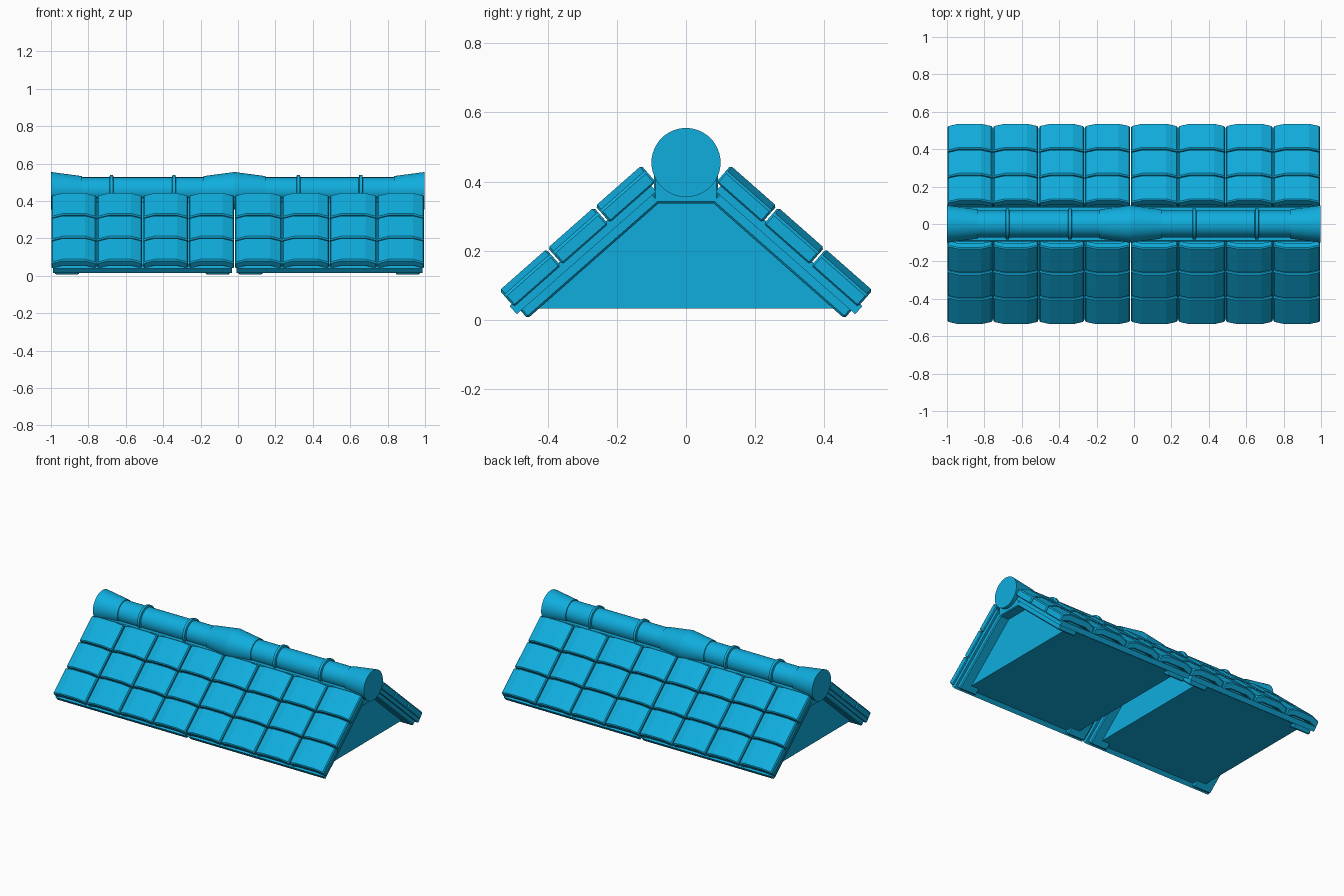
import bpy, bmesh, math
from mathutils import Vector

cube = bpy.data.objects.get("Cube")
if cube:
    bpy.data.objects.remove(cube, do_unlink=True)

blue = bpy.data.materials.new("roof_blue")
blue.use_nodes = True
COLOR = (0.005, 0.42, 0.73, 1)
blue.diffuse_color = COLOR
bsdf = blue.node_tree.nodes["Principled BSDF"]
bsdf.inputs["Base Color"].default_value = COLOR
bsdf.inputs["Roughness"].default_value = 0.7

# Back slope frame: origin at the eave, "up" climbs the slope, "out" leaves it
EAVE = Vector((0, 0.497, 0.036))
UP = Vector((0, -0.75, 0.66)).normalized()
OUT = Vector((0, 0.66, 0.75)).normalized()


def on_slope(x, s, n):
    return Vector((x, 0, 0)) + EAVE + UP * s + OUT * n


def loft(bm, ring_a, ring_b):
    """Closed prism between two matching outlines."""
    a = [bm.verts.new(p) for p in ring_a]
    b = [bm.verts.new(p) for p in ring_b]
    bm.faces.new(a)
    bm.faces.new(list(reversed(b)))
    for i in range(len(a)):
        j = (i + 1) % len(a)
        bm.faces.new((a[j], a[i], b[i], b[j]))


def finish(bm, name, mirror=False, bevel=0, smooth=False):
    bmesh.ops.recalc_face_normals(bm, faces=bm.faces)
    mesh = bpy.data.meshes.new(name)
    bm.to_mesh(mesh)
    bm.free()
    obj = bpy.data.objects.new(name, mesh)
    bpy.context.collection.objects.link(obj)
    mesh.materials.append(blue)
    if bevel:
        mod = obj.modifiers.new("soft_edges", 'BEVEL')
        mod.width = bevel
        mod.segments = 1
        mod.limit_method = 'ANGLE'
        mod.angle_limit = math.radians(40)
    if mirror:
        mod = obj.modifiers.new("both_slopes", 'MIRROR')
        mod.use_axis = (False, True, False)
        mod.use_mirror_merge = False
    if smooth:
        bpy.ops.object.select_all(action='DESELECT')
        obj.select_set(True)
        bpy.context.view_layer.objects.active = obj
        bpy.ops.object.shade_smooth_by_angle(angle=math.radians(25))


def slope_box(name, x0, x1, s0, s1, n0, n1, bevel=0):
    bm = bmesh.new()
    corners = [(s0, n0), (s1, n0), (s1, n1), (s0, n1)]
    loft(bm, [on_slope(x0, *c) for c in corners],
         [on_slope(x1, *c) for c in corners])
    finish(bm, name, mirror=True, bevel=bevel)


def x_prism(name, x0, x1, outline, bevel=0):
    bm = bmesh.new()
    loft(bm, [(x0, y, z) for y, z in outline], [(x1, y, z) for y, z in outline])
    finish(bm, name, bevel=bevel)


def tiles(name, x0, x1):
    """Three courses of four arched tiles."""
    bm = bmesh.new()
    pitch, course, gap = (x1 - x0) / 4, 0.55 / 3, 0.003
    w, side, drop, thick = pitch - 2 * gap, 0.06, 0.02, 0.045
    top = [(0, thick), (side, thick + drop), (w - side, thick + drop), (w, thick)]
    arch = top + [(x, n - thick) for x, n in reversed(top)]
    for col in range(4):
        left = x0 + col * pitch + gap
        for row in range(3):
            s0 = row * course + (gap if row else 0)
            s1 = (row + 1) * course - gap
            loft(bm, [on_slope(left + x, s0, n) for x, n in arch],
                 [on_slope(left + x, s1, n) for x, n in arch])
    finish(bm, name, mirror=True, bevel=0.006)


def ridge(name, x0, x1):
    """Lathed ridge pipe with flared ends and two collars."""
    mid = (x0 + x1) / 2
    half = (x1 - x0) / 2
    side = [(half, 0.1), (half - 0.165, 0.078), (half - 0.165, 0.072),
            (0.178, 0.072), (0.175, 0.084), (0.159, 0.084), (0.156, 0.072)]
    profile = [(mid - d, r) for d, r in side] + [(mid + d, r) for d, r in reversed(side)]
    bm = bmesh.new()
    count = 48
    rings = []
    for x, r in profile:
        rings.append([bm.verts.new((x, r * math.cos(a), 0.455 + r * math.sin(a)))
                      for a in (2 * math.pi * k / count for k in range(count))])
    for a, b in zip(rings, rings[1:]):
        for i in range(count):
            j = (i + 1) % count
            bm.faces.new((a[i], a[j], b[j], b[i]))
    bm.faces.new(rings[0])
    bm.faces.new(rings[-1])
    finish(bm, name, smooth=True)


GABLE = [(-0.465, 0.033), (0.465, 0.033), (0.08, 0.37), (-0.08, 0.37)]
BEAM = [(-0.093, 0.337), (0.093, 0.337), (0.093, 0.42), (-0.093, 0.42)]

# Two roof sections set end to end
for label, x0, x1 in (("left_end", -1, -0.019), ("right_end", -0.019, 0.998)):
    inner, outer = x0 + 0.022, x1 - 0.026
    tiles(label + "_tiles", x0, x1)
    ridge(label + "_ridge_pipe", x0, x1)
    slope_box(label + "_deck", x0 + 0.012, x1 - 0.012, -0.008, 0.53, -0.02, 0.012)
    slope_box(label + "_rafter_a", inner, inner + 0.128, 0.007, 0.52, -0.05, 0.006, 0.006)
    slope_box(label + "_rafter_b", outer - 0.128, outer, 0.007, 0.52, -0.05, 0.006, 0.006)
    x_prism(label + "_gable_body", inner + 0.065, outer - 0.065, GABLE)
    x_prism(label + "_ridge_beam", inner, outer, BEAM, 0.005)
